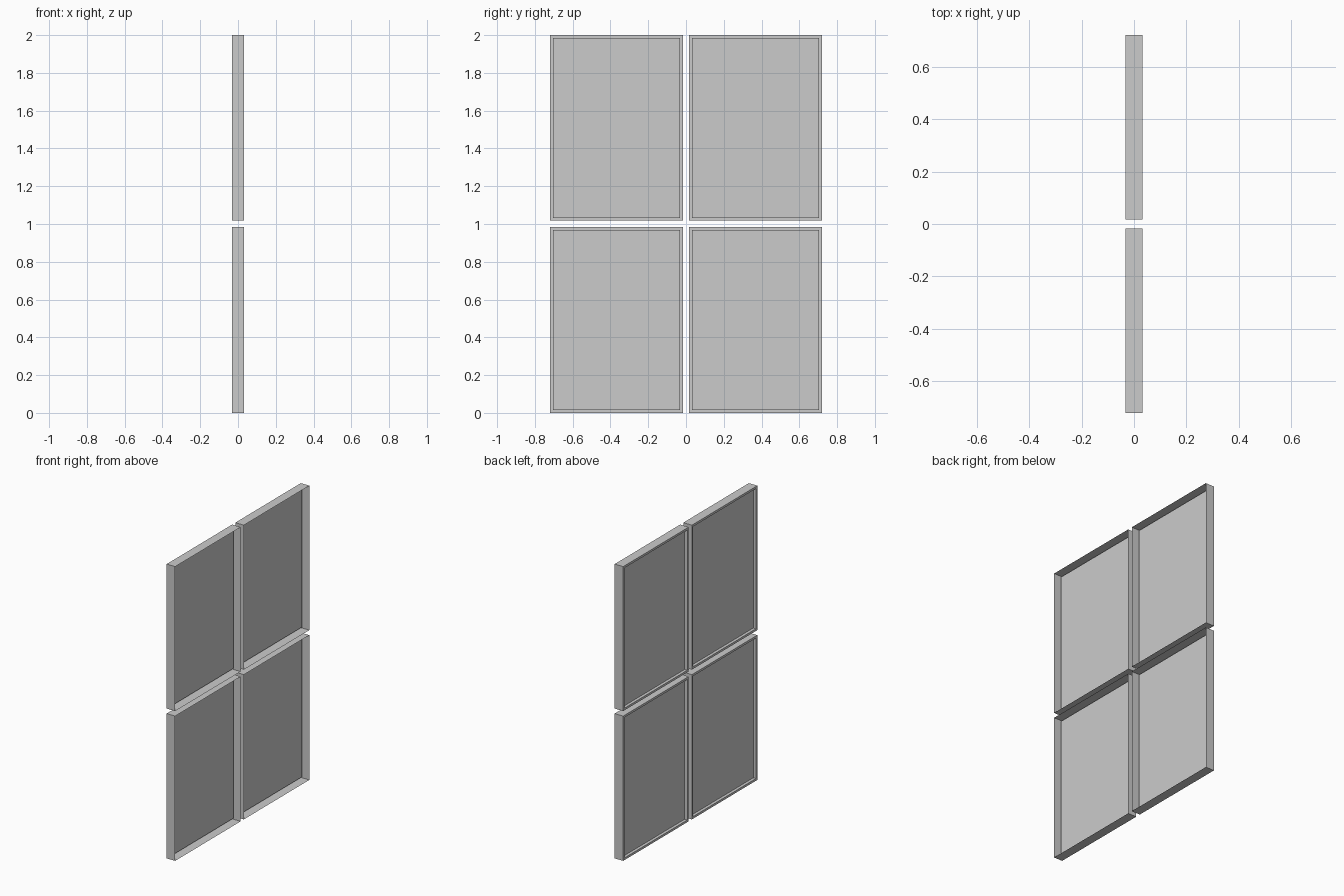
import bpy
import bmesh
from mathutils import Vector

if "Cube" in bpy.data.objects:
    bpy.data.objects.remove(bpy.data.objects["Cube"])

HALF_T = 0.032          # half thickness in x
Y_IN, Y_OUT = 0.017, 0.72
LIP = 0.021             # width of the frame border
RECESS = 0.02           # depth of the sunk panel


def make_panel(name, y0, y1, z0, z1):
    """Thin tray open towards +x, with a bordered sunken panel on -x."""
    bm = bmesh.new()
    bmesh.ops.create_cube(bm, size=1)
    bmesh.ops.scale(bm, vec=(2 * HALF_T, y1 - y0, z1 - z0), verts=bm.verts)
    bmesh.ops.translate(bm, vec=(0, (y0 + y1) / 2, (z0 + z1) / 2), verts=bm.verts)
    bm.normal_update()

    # open side
    open_faces = [f for f in bm.faces if f.normal.x > 0.9]
    bmesh.ops.delete(bm, geom=open_faces, context='FACES_ONLY')

    # border, then recessed panel with vertical walls
    panel = [f for f in bm.faces if f.normal.x < -0.9][0]
    bmesh.ops.inset_region(bm, faces=[panel], thickness=LIP, use_boundary=True)
    ext = bmesh.ops.extrude_discrete_faces(bm, faces=[panel])
    verts = list(ext["faces"][0].verts)
    bmesh.ops.translate(bm, vec=Vector((RECESS, 0, 0)), verts=verts)

    mesh = bpy.data.meshes.new(name)
    bm.to_mesh(mesh)
    bm.free()
    obj = bpy.data.objects.new(name, mesh)
    bpy.context.collection.objects.link(obj)
    return obj


# two rows by two columns of framed panels
for row, (z0, z1) in (("lower", (0.0, 0.984)), ("upper", (1.018, 2.0))):
    make_panel(row + "_panel_near", -Y_OUT, -Y_IN, z0, z1)
    make_panel(row + "_panel_far", Y_IN, Y_OUT, z0, z1)
